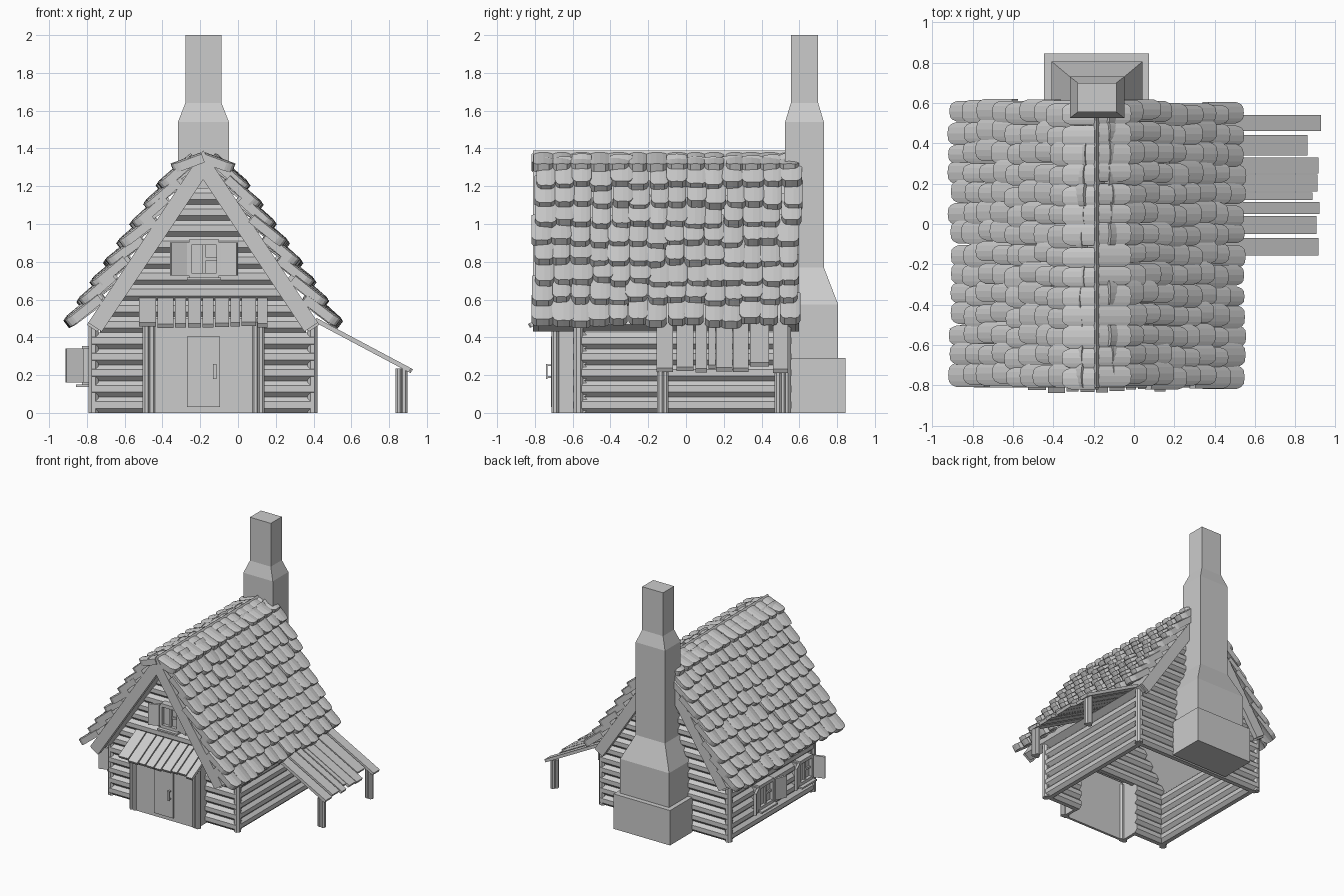
import bpy, bmesh, math, random
from mathutils import Matrix, Vector

random.seed(4)
if "Cube" in bpy.data.objects:
    bpy.data.objects.remove(bpy.data.objects["Cube"])

grey = bpy.data.materials.new("plain_grey")
grey.use_nodes = True
grey.diffuse_color = (0.6, 0.6, 0.6, 1)
grey.node_tree.nodes["Principled BSDF"].inputs["Base Color"].default_value = (0.6, 0.6, 0.6, 1)

CX = -0.185                      # ridge position
APEX, EAVE = 1.39, 0.43          # roof heights
PITCH = math.atan(1.5)
FRONT, BACK = -0.555, 0.515      # wall log centres
HALF = 0.558                     # half width between side walls


def finish(bm, name):
    bmesh.ops.recalc_face_normals(bm, faces=bm.faces)
    mesh = bpy.data.meshes.new(name)
    bm.to_mesh(mesh)
    bm.free()
    mesh.materials.append(grey)
    obj = bpy.data.objects.new(name, mesh)
    bpy.context.scene.collection.objects.link(obj)


def box(bm, lo, hi, frame=Matrix()):
    lo, hi = Vector(lo), Vector(hi)
    m = frame @ Matrix.Translation((lo + hi) / 2) @ Matrix.Diagonal((*(hi - lo), 1))
    bmesh.ops.create_cube(bm, size=1, matrix=m)


def log(bm, a, b, r):
    a, b = Vector(a), Vector(b)
    d = b - a
    turn = d.to_track_quat('Z', 'Y').to_matrix().to_4x4()
    m = Matrix.Translation((a + b) / 2) @ turn @ Matrix.Rotation(math.pi / 8, 4, 'Z')
    bmesh.ops.create_cone(bm, segments=8, radius1=r, radius2=r, depth=d.length, cap_ends=True, matrix=m)


def prism(bm, outline, y0, y1):
    # Extrude an x-z outline along y
    rings = [[bm.verts.new((x, y, z)) for x, z in outline] for y in (y0, y1)]
    for ring in rings:
        bm.faces.new(ring)
    n = len(outline)
    for i in range(n):
        j = (i + 1) % n
        bm.faces.new((rings[0][i], rings[0][j], rings[1][j], rings[1][i]))


# Log walls with gables and an opening behind the entrance
walls = bmesh.new()
for i in range(14):
    z = 0.042 + 0.085 * i
    half = min(HALF + 0.03, (APEX - z) / 1.5 - 0.07)
    log(walls, (CX - half, BACK, z), (CX + half, BACK, z), 0.046)
    if z < 0.45:
        for x0, x1 in ((CX - half, -0.46), (0.09, CX + half)):
            log(walls, (x0, FRONT, z), (x1, FRONT, z), 0.046)
        for s in (-1, 1):
            log(walls, (CX + s * HALF, FRONT, z), (CX + s * HALF, BACK, z), 0.046)
    else:
        log(walls, (CX - half, FRONT, z), (CX + half, FRONT, z), 0.046)
finish(walls, "log_walls")

# Corner posts
posts = bmesh.new()
for s in (-1, 1):
    for y in (FRONT - 0.015, BACK + 0.015):
        log(posts, (CX + s * 0.58, y, 0), (CX + s * 0.58, y, 0.47), 0.028)
finish(posts, "corner_posts")

# Roof deck and barge boards, cut square to the slope at the eaves
def chevron(bm, depth, y0, y1):
    t = depth * math.cos(PITCH)
    top = EAVE + t * math.cos(PITCH)
    w = (APEX - top) / 1.5
    inner = w - t * math.sin(PITCH)
    prism(bm, [(CX, APEX), (CX + w, top), (CX + inner, EAVE), (CX, APEX - depth),
               (CX - inner, EAVE), (CX - w, top)], y0, y1)

deck = bmesh.new()
chevron(deck, 0.12, -0.78, 0.58)
finish(deck, "roof_deck")
barge = bmesh.new()
chevron(barge, 0.155, -0.81, -0.765)
chevron(barge, 0.155, 0.56, 0.598)
finish(barge, "barge_boards")

# Roof tiles: crowned slabs with rounded lower corners
def tile(bm, tip, side, tilt, length, width):
    a = PITCH - tilt
    down = Vector((side * math.cos(a), 0, -math.sin(a)))
    up = Vector((side * math.sin(a), 0, math.cos(a)))
    cols = []
    for t in (-1, -0.94, -0.8, -0.55, 0, 0.55, 0.8, 0.94, 1):
        bow = up * (-0.01 * t * t)
        end = tip + Vector((0, t * width / 2, 0)) + bow - down * (0.045 * abs(t) ** 5)
        start = tip + Vector((0, t * width / 2, 0)) + bow - down * length
        cols.append([bm.verts.new(p) for p in (start, end, end - up * 0.047, start - up * 0.047)])
    bm.faces.new(cols[0])
    bm.faces.new(cols[-1])
    for p, q in zip(cols, cols[1:]):
        for i in range(4):
            j = (i + 1) % 4
            bm.faces.new((p[i], p[j], q[j], q[i]))

for side, name in ((-1, "right_roof_tiles"), (1, "left_roof_tiles")):
    tiles = bmesh.new()
    for row in range(9):
        shift = random.uniform(-0.012, 0.012)
        for col in range(14):
            slip = random.uniform(-0.018, 0.018) if row else 0
            tilt = math.radians(17 + random.uniform(-3, 3) if row else 36)
            tip = Vector((CX + side * (0.172 + 0.07 * row + slip * 0.55),
                          -0.752 + 0.1 * col + shift + random.uniform(-0.01, 0.01),
                          1.32 - 0.1025 * row - slip * 0.83))
            tile(tiles, tip, side, tilt, 0.22 if row else 0.172, random.uniform(0.096, 0.12))
    finish(tiles, name)

# Chimney: stacked rectangular sections
base = bmesh.new()
box(base, (-0.445, 0.55, 0), (0.075, 0.845, 0.29))
finish(base, "chimney_base")
stack = bmesh.new()
levels = [(0.29, 0.225, 0.53, 0.805), (0.575, 0.225, 0.53, 0.805), (0.77, 0.135, 0.525, 0.73),
          (1.54, 0.135, 0.525, 0.73), (1.64, 0.096, 0.555, 0.7), (2, 0.096, 0.555, 0.7)]
rings = [[stack.verts.new((CX + 0.002 + sx * w, y, z)) for sx, y in ((-1, y0), (1, y0), (1, y1), (-1, y1))]
         for z, w, y0, y1 in levels]
for lower, upper in zip(rings, rings[1:]):
    for i in range(4):
        j = (i + 1) % 4
        stack.faces.new((lower[i], lower[j], upper[j], upper[i]))
stack.faces.new(rings[0])
stack.faces.new(rings[-1])
finish(stack, "chimney_stack")

# Entrance: side walls, front panel, posts, door and handle
entry = bmesh.new()
for x in (-0.475, 0.105):
    box(entry, (x - 0.012, -0.69, 0), (x + 0.012, FRONT, 0.5))
box(entry, (-0.47, -0.705, 0), (0.1, -0.685, 0.5))
finish(entry, "entrance_walls")
entry_posts = bmesh.new()
for x in (-0.485, -0.457, 0.093, 0.121):
    log(entry_posts, (x, -0.693, 0), (x, -0.693, 0.48), 0.022)
finish(entry_posts, "entrance_posts")
door = bmesh.new()
box(door, (-0.27, -0.715, 0.03), (-0.095, -0.7, 0.405))
finish(door, "door")
handle = bmesh.new()
box(handle, (-0.132, -0.742, 0.18), (-0.114, -0.734, 0.26))
for z in (0.185, 0.247):
    box(handle, (-0.13, -0.736, z), (-0.116, -0.712, z + 0.01))
finish(handle, "door_handle")

# Canopy planks over the door
canopy = bmesh.new()
x = -0.525
for w in (0.09, 0.085, 0.06, 0.07, 0.058, 0.075, 0.05, 0.075, 0.055):
    slope = Matrix.Translation((x, -0.56, 0.61)) @ Matrix.Rotation(math.radians(29), 4, 'X')
    box(canopy, (0, -random.uniform(0.285, 0.312), -0.012), (w, 0, 0.012), slope)
    x += w + 0.008
finish(canopy, "canopy_planks")

# Side lean-to: planks and posts
lean = bmesh.new()
for y0, y1, reach in ((0.46, 0.54, 0.92), (0.34, 0.44, 0.855), (0.25, 0.33, 0.91), (0.16, 0.245, 0.905),
                      (0.12, 0.155, 0.88), (0.05, 0.11, 0.915), (-0.05, 0.04, 0.9), (-0.155, -0.07, 0.91)):
    slope = Matrix.Translation((0.41, 0, 0.492)) @ Matrix.Rotation(math.radians(28), 4, 'Y')
    box(lean, (0, y0, -0.012), ((reach - 0.41) / 0.883, y1, 0.012), slope)
finish(lean, "lean_to_planks")
lean_posts = bmesh.new()
for y in (-0.125, 0.497):
    for dx, dy in ((-0.014, -0.01), (0.014, -0.01), (0, 0.013)):
        log(lean_posts, (0.865 + dx, y + dy, 0), (0.865 + dx, y + dy, 0.235), 0.02)
finish(lean_posts, "lean_to_posts")

# Windows: frame, glazing bars, sill and two hinged shutters
def window(name, frame, w, h, swings):
    bm = bmesh.new()
    box(bm, (-w, -0.03, -h), (w, 0.03, h), frame)
    for s in (-1, 1):
        box(bm, (s * w - 0.014, -0.055, -h), (s * w + 0.014, 0.03, h), frame)
        box(bm, (-w, -0.055, s * h - 0.014), (w, 0.03, s * h + 0.014), frame)
    box(bm, (-0.01, -0.045, -h), (0.01, 0, h), frame)
    box(bm, (0, -0.042, -0.008), (w, 0, 0.008), frame)
    box(bm, (-w - 0.01, -0.085, -h - 0.024), (w + 0.01, 0.02, -h - 0.01), frame)
    finish(bm, name + "_window")
    shutters = bmesh.new()
    for s, swing in zip((-1, 1), swings):
        hinge = frame @ Matrix.Translation((s * (w + 0.014), -0.05, 0)) @ Matrix.Rotation(-s * swing, 4, 'Z')
        box(shutters, (0, -0.01, -h), (s * w * 1.1, 0.01, h), hinge)
    finish(shutters, name + "_shutters")

window("gable", Matrix.Translation((CX + 0.005, -0.59, 0.815)), 0.08, 0.088, (0.35, 0.35))
side_turn = Matrix.Rotation(-math.pi / 2, 4, 'Z')
window("rear_side", Matrix.Translation((-0.772, 0.12, 0.25)) @ side_turn, 0.095, 0.09, (0.4, 0.4))
window("front_side", Matrix.Translation((-0.772, -0.4, 0.25)) @ side_turn, 0.085, 0.09, (0.4, 1.25))
